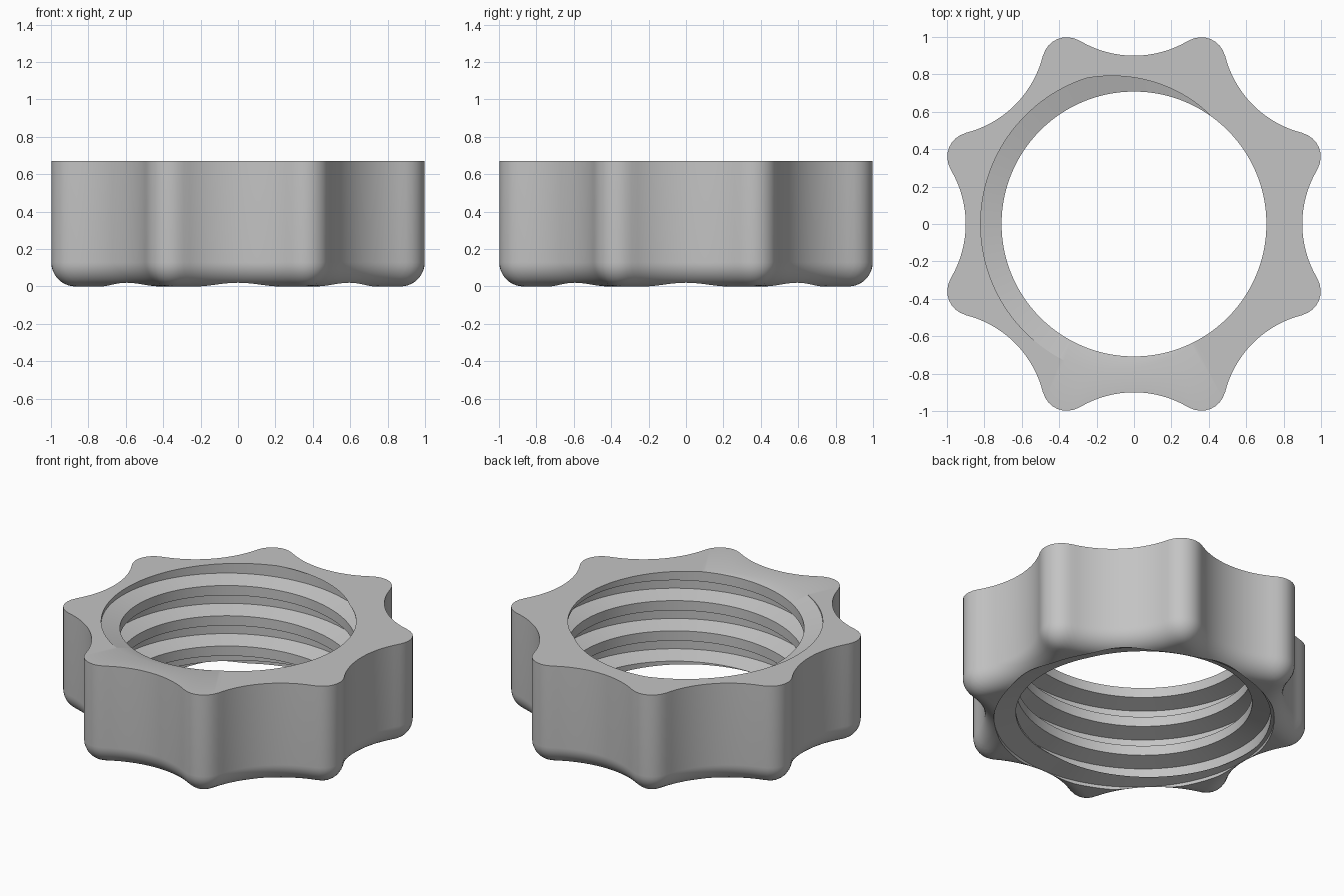
import bpy, bmesh
from math import sin, cos, pi, sqrt, atan2, radians

cube = bpy.data.objects.get("Cube")
if cube:
    bpy.data.objects.remove(cube)

COLUMNS = 240
HEIGHT = 0.67
FILLET = 0.129
LOBE_R, LOBE_DIST = 0.13, 0.94            # convex grip lobes
VALLEY_R, VALLEY_DIST = 0.568, 1.468      # concave scoops between them
CREST, ROOT, PITCH, FLANK, FLAT = 0.708, 0.82, 0.2, 0.03, 0.075
BORE, BORE_TOP, CONE_SLOPE = 0.84, 0.022, 4.0


def bisect(test, low, high):
    """Largest value in the range for which test still holds."""
    if test(high):
        return high
    for _ in range(40):
        mid = (low + high) / 2
        low, high = (mid, high) if test(mid) else (low, mid)
    return low


def ray_circle(a, cx, cy, r, side):
    b = cx * cos(a) + cy * sin(a)
    return b + side * sqrt(max(b * b - cx * cx - cy * cy + r * r, 0))


def outline(theta, inset):
    """Radius of the eight-lobed outline, offset inwards."""
    a = abs((theta + pi / 8) % (pi / 4) - pi / 8)
    lx, ly = LOBE_DIST * cos(pi / 8), LOBE_DIST * sin(pi / 8)
    k = (VALLEY_R + inset) / (VALLEY_R + LOBE_R)
    touch = atan2(ly * k, VALLEY_DIST + (lx - VALLEY_DIST) * k)
    if a < touch:
        return ray_circle(a, VALLEY_DIST, 0, VALLEY_R + inset, -1)
    return ray_circle(a, lx, ly, LOBE_R - inset, 1)


def groove_start(theta):
    return HEIGHT + PITCH * (theta / (2 * pi) - 297 / 360)


def thread(z, theta):
    """Radius of the right-handed trapezoid thread."""
    p = (z - groove_start(theta)) % PITCH
    depth = min(p / FLANK, (2 * FLANK + FLAT - p) / FLANK, 1)
    return CREST + (ROOT - CREST) * max(depth, 0)


def section(theta):
    """Closed (radius, height) section through the ring at one angle."""
    pts = [(outline(theta, 0), HEIGHT)]
    # rounded lower edge, stopping where it runs into the bore
    end = bisect(lambda t: outline(theta, FILLET * (1 - cos(t))) >= BORE, 0, pi / 2)
    for i in range(11):
        t = end * i / 10
        pts.append((outline(theta, FILLET * (1 - cos(t))), FILLET * (1 - sin(t))))
    # counterbore and lead-in cone
    pts += [(BORE, pts[-1][1]), (BORE, BORE_TOP)]
    cone = lambda z: BORE - CONE_SLOPE * (z - BORE_TOP)
    start = bisect(lambda z: cone(z) >= thread(z, theta), BORE_TOP, 0.1)
    # thread corners from bottom to top
    for turn in range(-5, 3):
        for step in (0, FLANK, FLANK + FLAT, 2 * FLANK + FLAT):
            z = groove_start(theta) + turn * PITCH + step
            z = min(max(z, start), HEIGHT)
            pts.append((thread(z, theta), z))
    return pts


# Threaded ring: sections swept around the axis
bm = bmesh.new()
columns = []
for i in range(COLUMNS + 1):
    theta = 2 * pi * i / COLUMNS
    columns.append([bm.verts.new((r * cos(theta), r * sin(theta), z))
                    for r, z in section(theta)])
for left, right in zip(columns, columns[1:]):
    for j in range(len(left)):
        n = (j + 1) % len(left)
        bm.faces.new((left[j], right[j], right[n], left[n]))
bmesh.ops.remove_doubles(bm, verts=bm.verts, dist=0.0002)
bmesh.ops.recalc_face_normals(bm, faces=bm.faces)
mesh = bpy.data.meshes.new("threaded_ring_nut")
bm.to_mesh(mesh)
bm.free()
ring = bpy.data.objects.new("threaded_ring_nut", mesh)
bpy.context.collection.objects.link(ring)

# Plain grey finish
grey = bpy.data.materials.new("grey")
grey.use_nodes = True
color = (0.55, 0.55, 0.55, 1)
grey.diffuse_color = color
grey.node_tree.nodes["Principled BSDF"].inputs["Base Color"].default_value = color
mesh.materials.append(grey)

bpy.ops.object.select_all(action='DESELECT')
ring.select_set(True)
bpy.context.view_layer.objects.active = ring
bpy.ops.object.shade_smooth_by_angle(angle=radians(30))
